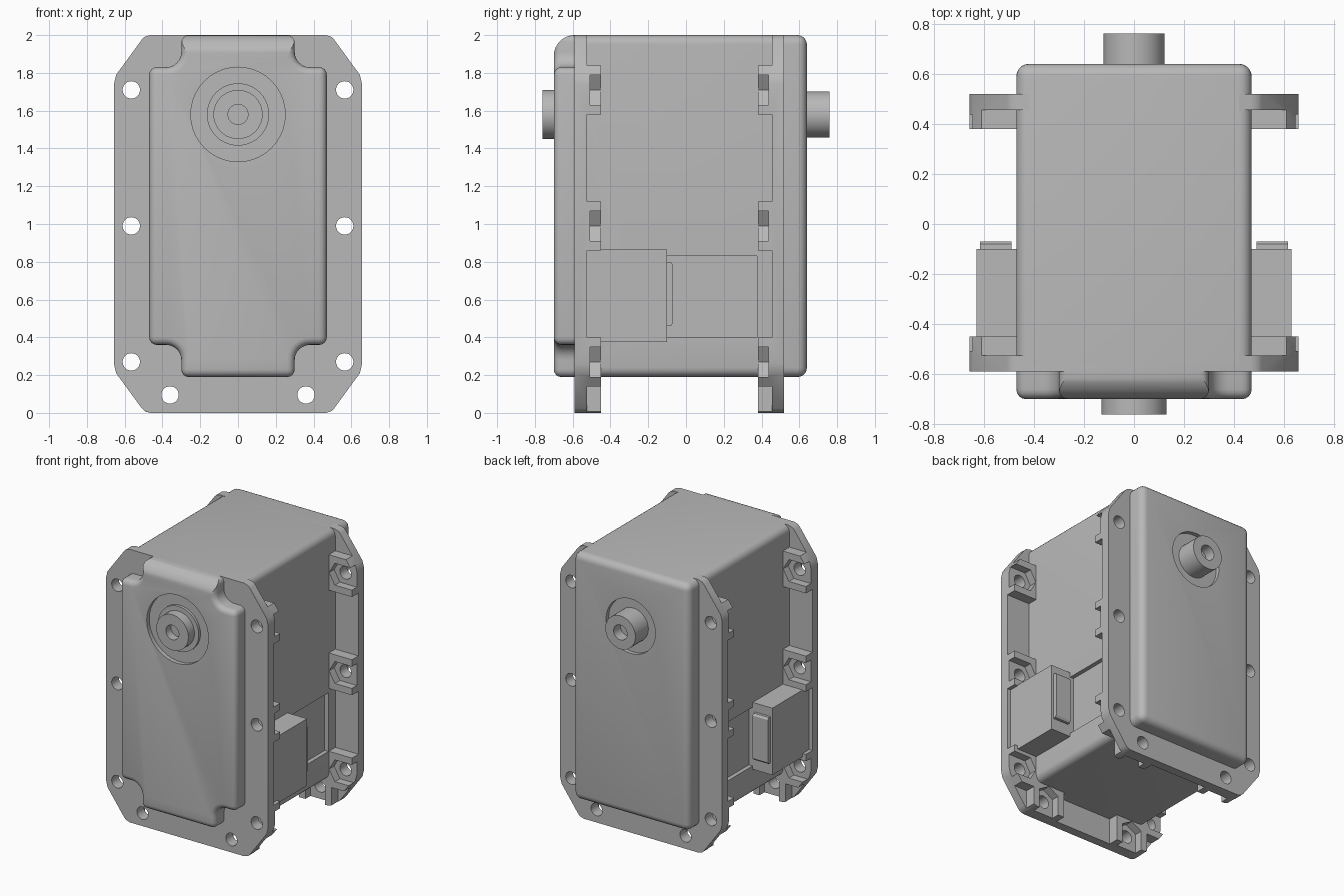
import bpy, bmesh, math
from mathutils import Vector

if "Cube" in bpy.data.objects:
    bpy.data.objects.remove(bpy.data.objects["Cube"])

grey = bpy.data.materials.new("mid_grey")
grey.diffuse_color = (0.48, 0.48, 0.48, 1)
grey.use_nodes = True
grey.node_tree.nodes["Principled BSDF"].inputs["Base Color"].default_value = grey.diffuse_color


def finish(name, bm):
    bmesh.ops.recalc_face_normals(bm, faces=bm.faces)
    me = bpy.data.meshes.new(name)
    bm.to_mesh(me)
    bm.free()
    me.materials.append(grey)
    ob = bpy.data.objects.new(name, me)
    bpy.context.collection.objects.link(ob)
    return ob


def prism_bm(pts, a, b, axis='y'):
    """Extrude a 2D outline along y (points are x,z) or along x (points are y,z)."""
    bm = bmesh.new()
    put = (lambda p, t: (p[0], t, p[1])) if axis == 'y' else (lambda p, t: (t, p[0], p[1]))
    lo = [bm.verts.new(put(p, a)) for p in pts]
    hi = [bm.verts.new(put(p, b)) for p in pts]
    n = len(pts)
    bm.faces.new(lo)
    bm.faces.new(hi[::-1])
    for i in range(n):
        bm.faces.new((lo[i], hi[i], hi[(i + 1) % n], lo[(i + 1) % n]))
    bmesh.ops.recalc_face_normals(bm, faces=bm.faces)
    return bm


def prism(name, pts, a, b, axis='y'):
    return finish(name, prism_bm(pts, a, b, axis))


def box(name, x0, x1, y0, y1, z0, z1):
    return prism(name, [(x0, z0), (x1, z0), (x1, z1), (x0, z1)], y0, y1)


def circle(cx, cz, r, n=40):
    return [(cx + r * math.cos(2 * math.pi * i / n), cz + r * math.sin(2 * math.pi * i / n))
            for i in range(n)]


def cut(ob, tool):
    """Subtract a tool from an object and discard the tool."""
    m = ob.modifiers.new("cut", 'BOOLEAN')
    m.operation, m.solver, m.object = 'DIFFERENCE', 'EXACT', tool
    dg = bpy.context.evaluated_depsgraph_get()
    me = bpy.data.meshes.new_from_object(ob.evaluated_get(dg))
    ob.modifiers.clear()
    ob.data = me
    bpy.data.objects.remove(tool)


def lathe(name, prof, cz, n=40):
    """Revolve (radius, y) points round the output axis."""
    bm = bmesh.new()
    vs = [bm.verts.new((r, y, cz)) for r, y in prof]
    es = [bm.edges.new(p) for p in zip(vs, vs[1:])]
    bmesh.ops.spin(bm, geom=vs + es, cent=(0, 0, cz), axis=(0, 1, 0),
                   angle=2 * math.pi, steps=n)
    bmesh.ops.remove_doubles(bm, verts=bm.verts, dist=1e-5)
    return finish(name, bm)


AXIS_Z = 1.58

# main body with rounded edges
bm = prism_bm([(-.47, .19), (.47, .19), (.47, 2), (-.47, 2)], -.56, .64)
edges = [e for e in bm.edges if any(v.co.y > 0 for v in e.verts)]
bmesh.ops.bevel(bm, geom=edges, offset=.05, segments=5, profile=.5, affect='EDGES')
body = finish("main_body", bm)
cut(body, prism("tool", circle(0, AXIS_Z, .2), .61, .7))
for s in (-1, 1):
    cut(body, box("tool", *sorted((s * .44, s * .6)), -.3, .375, .40, .83))

# front cover with notched corners
arc = [(.38 - .08 * math.cos(t * math.pi / 12), 1.91 - .08 * math.sin(t * math.pi / 12))
       for t in range(7)]
quarter = [(.30, 2.0)] + arc + [(.47, 1.83)]
half = quarter + [(x, 2.19 - z) for x, z in reversed(quarter)]
bm = prism_bm(half + [(-x, z) for x, z in reversed(half)], -.70, -.57)


def is_convex(co):
    x, z = abs(co.x), abs(co.z - 1.095)
    return x > .469 or (x < .301 and z > .904)


edges = []
for e in bm.edges:
    a, b = (v.co for v in e.verts)
    rim = a.y < -.69 and b.y < -.69
    upright = abs(a.y - b.y) > .1
    if rim or (upright and is_convex(a)):
        edges.append(e)
bmesh.ops.bevel(bm, geom=edges, offset=.04, segments=4, profile=.5, affect='EDGES')
cover = finish("front_cover", bm)
# larger round along the cover's top front edge
rnd = [(-.59 - .11 * math.cos(t * math.pi / 16), 1.89 + .11 * math.sin(t * math.pi / 16))
       for t in range(9)]
cut(cover, prism("tool", rnd + [(-.59, 2.1), (-.8, 2.1), (-.8, 1.89)], -.6, .6, 'x'))
cut(cover, prism("tool", circle(0, AXIS_Z, .25), -.8, -.67))

# front output hub with collar and bore
front_hub = lathe("front_hub", [(0, -.70), (.053, -.70), (.053, -.76), (.13, -.76), (.13, -.69),
                                (.165, -.69), (.165, -.65), (0, -.65)], AXIS_Z)
# rear shaft with bore
rear_shaft = lathe("rear_shaft", [(0, .68), (.055, .68), (.055, .76), (.122, .76),
                                  (.122, .60), (0, .60)], AXIS_Z)

# mounting flanges: plate with nut bosses
q = [(.657, 1.74), (.645, 1.79), (.51, 1.975), (.495, 1.99), (.465, 2.0)]
half = [(x, 2 - z) for x, z in reversed(q)] + q
outline = half + [(-x, z) for x, z in reversed(half)]
SIDE = [(s * .565, z, s) for s in (-1, 1) for z in (.27, .99, 1.71)]
LOW = [(s * .36, .095) for s in (-1, 1)]
R = .08 / math.cos(math.pi / 6)


def flange(name, ymap):
    def yr(a, b):
        return sorted((ymap(a), ymap(b)))
    plate = prism(name, outline, *yr(-.59, -.45))
    relief = box("relief", -.8, .8, *yr(-.525, -.40), -.1, 2.1)
    for x, z, s in SIDE:
        cut(relief, box("tool", *sorted((s * .42, s * .9)), *yr(-.6, -.3), z - .13, z + .13))
    for x, z in LOW:
        cut(relief, box("tool", x - .13, x + .13, *yr(-.6, -.3), -.3, .22))
    cut(plate, relief)
    # hexagonal nut pockets, open towards the rim, and bolt holes
    for x, z, s in SIDE:
        pocket = [(x - s * R, z), (x - s * R / 2, z + .08), (x + s * .2, z + .08),
                  (x + s * .2, z - .08), (x - s * R / 2, z - .08)]
        cut(plate, prism("tool", pocket, *yr(-.508, -.3)))
    for x, z in LOW:
        pocket = [(x, z + R), (x + .08, z + R / 2), (x + .08, -.2),
                  (x - .08, -.2), (x - .08, z + R / 2)]
        cut(plate, prism("tool", pocket, *yr(-.508, -.3)))
    for h in SIDE + LOW:
        cut(plate, prism("tool", circle(h[0], h[1], .046, 24), *yr(-.8, -.3)))
    return plate


front_flange = flange("front_flange", lambda y: y)
rear_flange = flange("rear_flange", lambda y: -.07 - y)

# side cable connectors with plug faces
parts = [body, cover, front_hub, rear_shaft, front_flange, rear_flange]
for s, side in ((-1, "left"), (1, "right")):
    parts.append(box(side + "_connector", *sorted((s * .40, s * .63)), -.53, -.10, .375, .865))
    tab = [(-.12, .46), (-.08, .46), (-.07, .475), (-.07, .785), (-.08, .80), (-.12, .80)]
    parts.append(prism(side + "_plug_face", tab, *sorted((s * .49, s * .615)), 'x'))

# smooth rounded surfaces, keep sharp edges
bpy.ops.object.select_all(action='DESELECT')
for ob in parts:
    ob.select_set(True)
bpy.context.view_layer.objects.active = body
bpy.ops.object.shade_smooth_by_angle(angle=math.radians(30))
